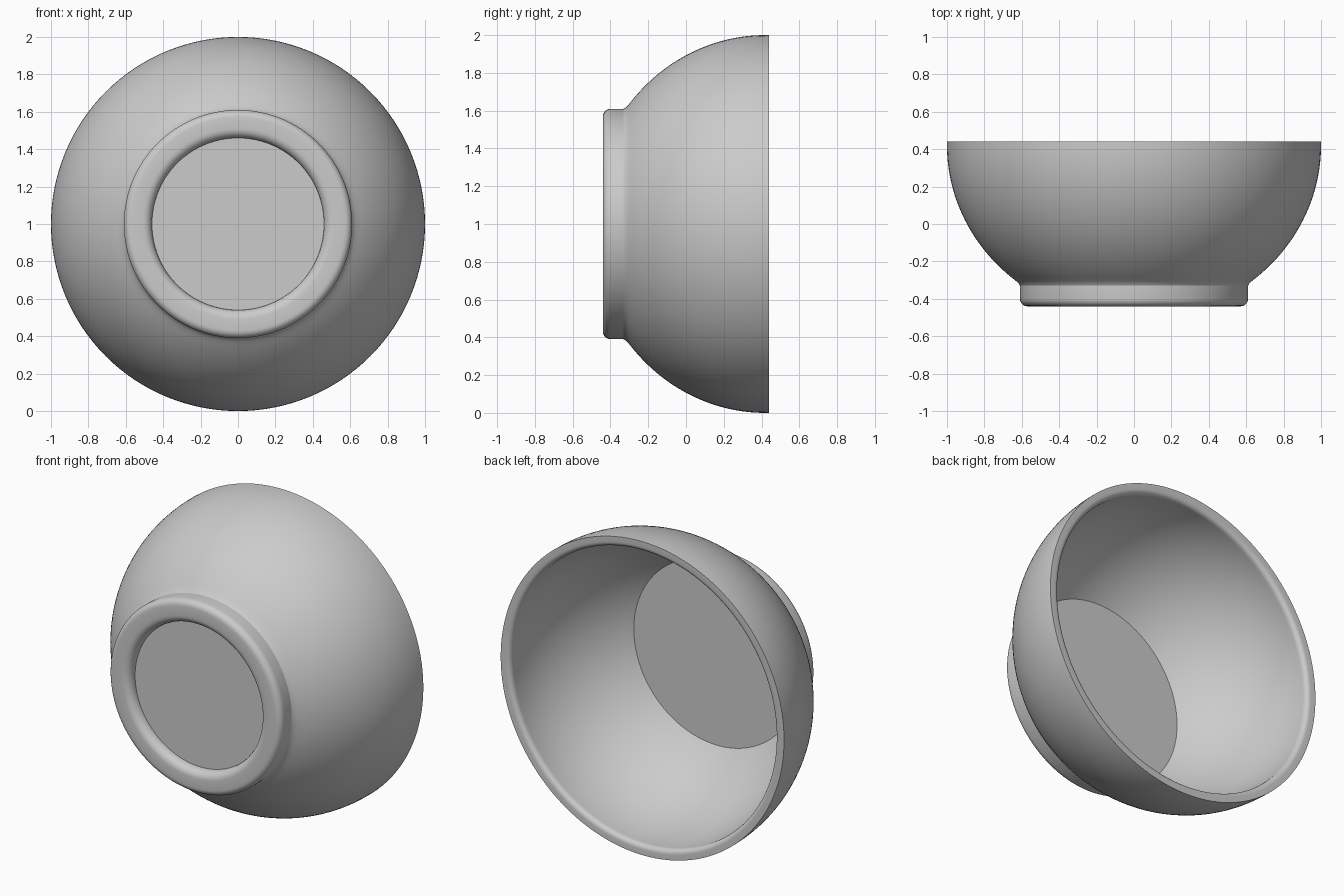
import bpy, bmesh, math
from mathutils import Matrix, Vector

cube = bpy.data.objects.get("Cube")
if cube:
    bpy.data.objects.remove(cube, do_unlink=True)

grey = bpy.data.materials.new("plain_grey")
grey.use_nodes = True
colour = (0.6, 0.6, 0.6, 1)
grey.diffuse_color = colour
grey.node_tree.nodes["Principled BSDF"].inputs["Base Color"].default_value = colour

SEGMENTS = 128


def arc(centre_r, centre_y, size_r, size_y, start, end, steps):
    """Points (radius, y) along an elliptical arc, angles in degrees."""
    points = []
    for i in range(steps + 1):
        a = math.radians(start + (end - start) * i / steps)
        points.append((centre_r + size_r * math.cos(a), centre_y + size_y * math.sin(a)))
    return points


def lathe(name, profile):
    """Revolve a profile of (radius, y) points about the y axis."""
    bm = bmesh.new()
    verts = [bm.verts.new((r, y, 0)) for r, y in profile]
    edges = [bm.edges.new(pair) for pair in zip(verts, verts[1:])]
    bmesh.ops.spin(bm, geom=verts + edges, cent=(0, 0, 0), axis=(0, 1, 0),
                   angle=math.tau, steps=SEGMENTS, use_merge=False)
    bmesh.ops.remove_doubles(bm, verts=bm.verts[:], dist=0.0001)
    bmesh.ops.recalc_face_normals(bm, faces=bm.faces[:])
    bmesh.ops.transform(bm, matrix=Matrix.Translation(Vector((0, 0, 1))), verts=bm.verts[:])
    mesh = bpy.data.meshes.new(name)
    bm.to_mesh(mesh)
    bm.free()
    mesh.materials.append(grey)
    obj = bpy.data.objects.new(name, mesh)
    bpy.context.collection.objects.link(obj)
    bpy.ops.object.select_all(action="DESELECT")
    obj.select_set(True)
    bpy.context.view_layer.objects.active = obj
    bpy.ops.object.shade_smooth_by_angle(angle=math.radians(30))
    return obj


# Recessed underside and rounded foot ring
profile = [(0, -0.38), (0.46, -0.38)]
profile += arc(0.51, -0.39, 0.05, 0.05, 180, 270, 6)
profile += arc(0.57, -0.40, 0.04, 0.04, -90, 0, 6)
profile += [(0.61, -0.33), (0.617, -0.318)]

# Outer wall up to the rim
profile += arc(0, 0.42, 1, 0.934, -51, 0, 28)
profile += [(1, 0.44)]

# Flat rim with a softened inner edge
profile += arc(0.965, 0.41, 0.03, 0.03, 90, 180, 5)

# Inner wall down to the flat floor
floor_angle = -math.degrees(math.acos(0.585 / 0.935))
profile += arc(0, 0.40, 0.935, 0.91, 0, floor_angle, 28)
profile += [(0, profile[-1][1])]

lathe("bowl", profile)
